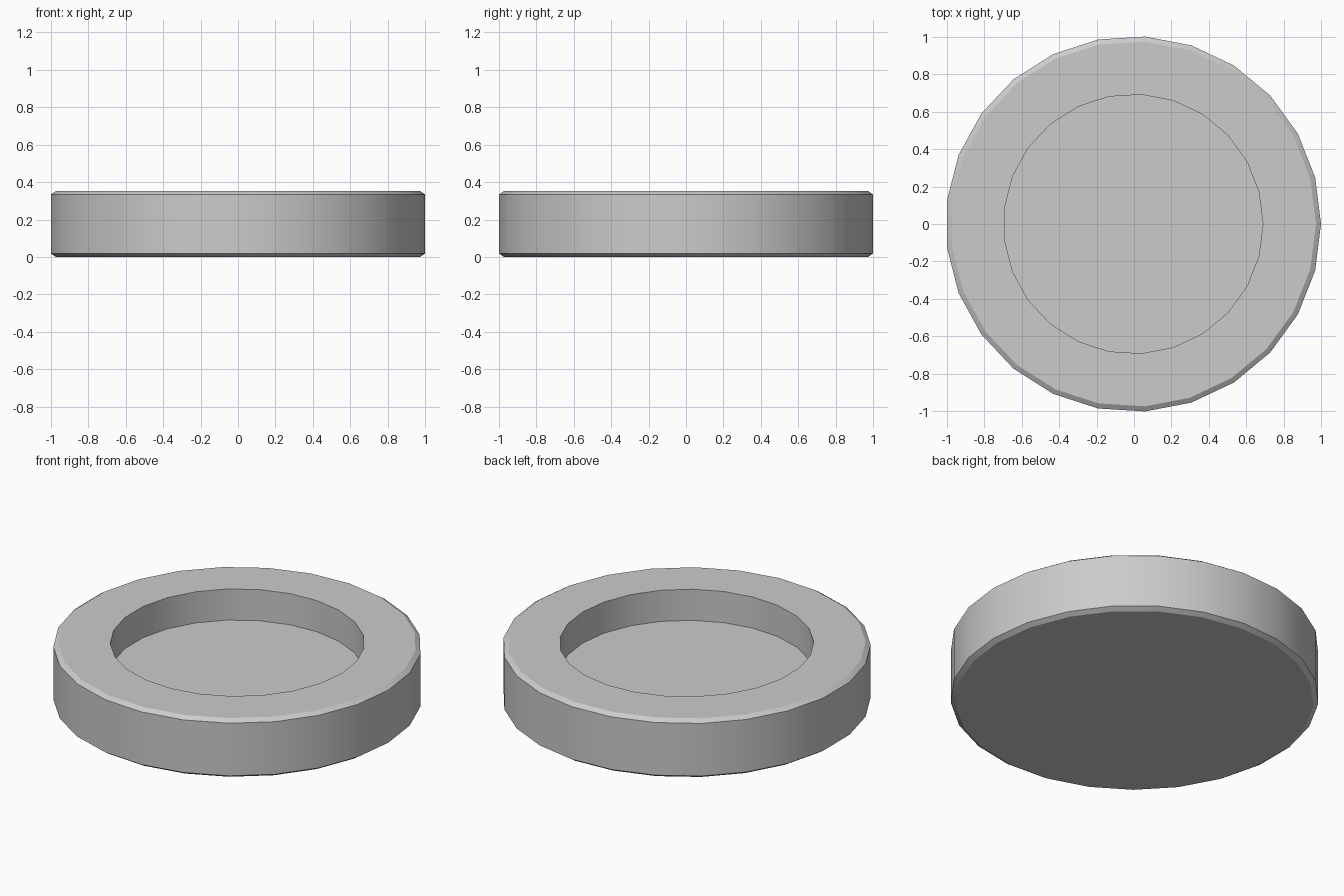
import bpy, bmesh, math

if "Cube" in bpy.data.objects:
    bpy.data.objects.remove(bpy.data.objects["Cube"])

SIDES = 25
CX = -0.004  # odd side count: shift so the bounds are centred

# Profile (radius, z): underside edge, chamfers, outer wall, rim, recess wall
profile = [(0.975, 0.0), (1.002, 0.018), (1.002, 0.334),
           (0.975, 0.352), (0.692, 0.352), (0.692, 0.165)]

bm = bmesh.new()


def ring(r, z):
    return [bm.verts.new((CX + r * math.cos(math.tau * i / SIDES),
                          r * math.sin(math.tau * i / SIDES), z))
            for i in range(SIDES)]


rings = [ring(r, z) for r, z in profile]
for a, b in zip(rings, rings[1:]):
    for i in range(SIDES):
        j = (i + 1) % SIDES
        bm.faces.new((a[i], a[j], b[j], b[i]))

# Underside and recess floor
bm.faces.new(list(reversed(rings[0])))
bm.faces.new(rings[-1])
bmesh.ops.recalc_face_normals(bm, faces=bm.faces[:])

mesh = bpy.data.meshes.new("recessed_disc")
bm.to_mesh(mesh)
bm.free()
disc = bpy.data.objects.new("recessed_disc", mesh)
bpy.context.collection.objects.link(disc)

# Round walls smooth, chamfers and rim crisp
bpy.context.view_layer.objects.active = disc
disc.select_set(True)
bpy.ops.object.shade_smooth_by_angle(angle=math.radians(30))
